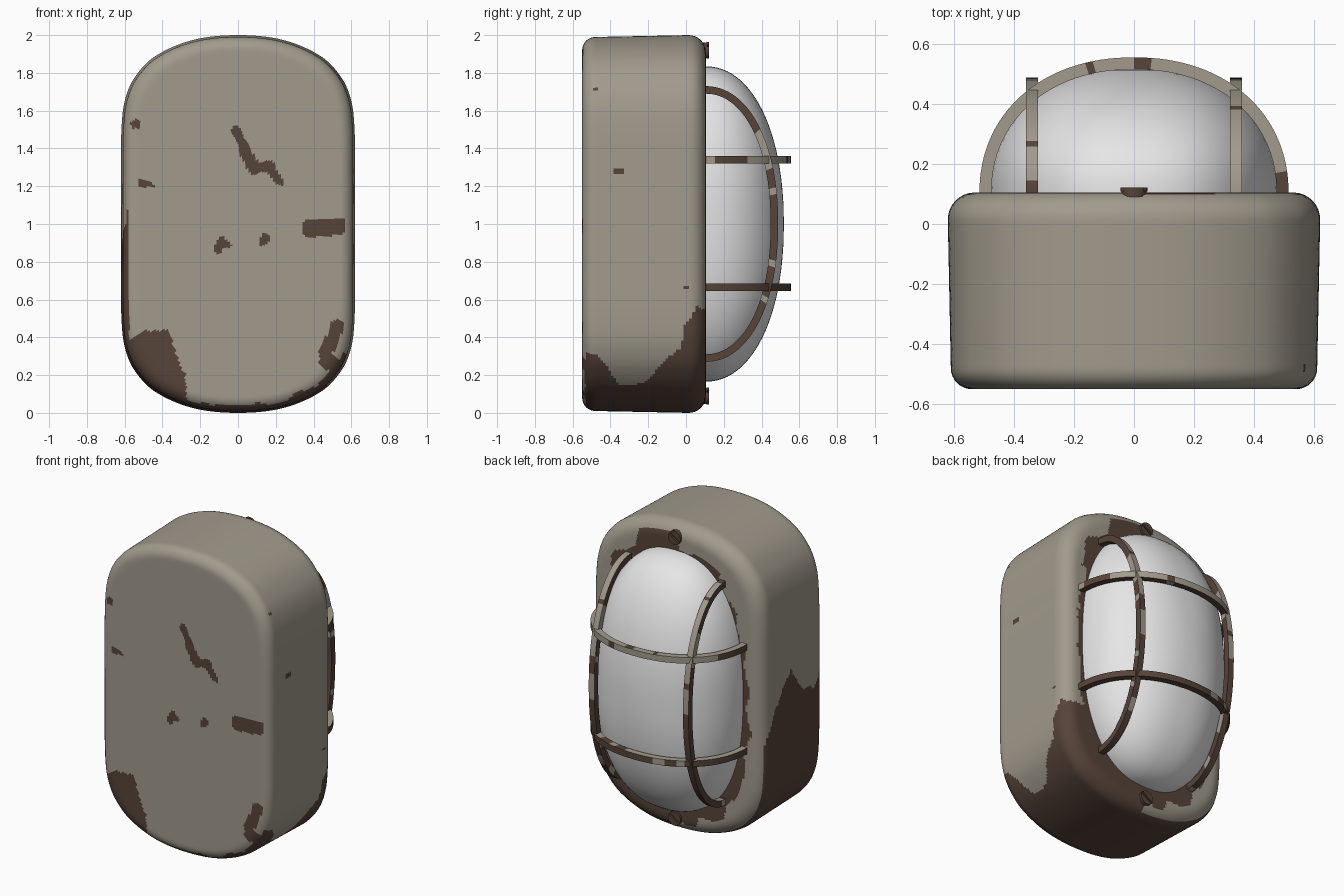
import bpy, bmesh, math
from mathutils import Vector, noise

if "Cube" in bpy.data.objects:
    bpy.data.objects.remove(bpy.data.objects["Cube"])


def material(name, col):
    m = bpy.data.materials.new(name)
    m.diffuse_color = (*col, 1)
    m.use_nodes = True
    m.node_tree.nodes["Principled BSDF"].inputs["Base Color"].default_value = m.diffuse_color
    return m


PAINT = material("beige paint", (0.36, 0.325, 0.265))
RUST = material("brown rust", (0.094, 0.057, 0.041))
GLASS = material("white glass", (0.82, 0.82, 0.83))


def make(name, bm, mats, rule=None, angle=40):
    bmesh.ops.remove_doubles(bm, verts=bm.verts, dist=1e-5)
    bmesh.ops.recalc_face_normals(bm, faces=bm.faces)
    if rule:
        for f in bm.faces:
            f.material_index = int(rule(f.calc_center_median(), f.normal))
    me = bpy.data.meshes.new(name)
    bm.to_mesh(me)
    bm.free()
    for m in mats:
        me.materials.append(m)
    me.shade_smooth()
    me.set_sharp_from_angle(angle=math.radians(angle))
    ob = bpy.data.objects.new(name, me)
    bpy.context.collection.objects.link(ob)
    return ob


def loft(rings, close_ring=True, close_path=False):
    bm = bmesh.new()
    vs = [[bm.verts.new(p) for p in r] for r in rings]
    n = len(vs[0])
    for a, b in zip(vs, vs[1:]):
        for i in range(n if close_ring else n - 1):
            j = (i + 1) % n
            bm.faces.new((a[i], a[j], b[j], b[i]))
    return bm, vs


def lerp_table(t, x):
    for (x0, y0), (x1, y1) in zip(t, t[1:]):
        if x <= x1:
            return y0 + (y1 - y0) * max(0, (x - x0) / (x1 - x0))
    return t[-1][1]


# ---- body outline: smooth closed curve, evenly resampled
quad = [(0, 1), (.24, .974), (.44, .887), (.55, .772), (.6, .65), (.617, .5), (.62, .25), (.62, 0)]
half = quad + [(x, -z) for x, z in quad[-2::-1]]
ctrl = [Vector(p) for p in half + [(-x, z) for x, z in half[-2:0:-1]]]
dense = []
for i in range(len(ctrl)):
    a, b, c, d = (ctrl[(i + k) % len(ctrl)] for k in (-1, 0, 1, 2))
    l1, l2 = (b - a).length, (c - b).length
    l3 = (d - c).length
    m1 = ((c - a) / (l1 + l2)) * l2
    m2 = ((d - b) / (l2 + l3)) * l2
    for s in range(max(4, round(l2 / 0.016))):
        t = s / max(4, round(l2 / 0.016))
        dense.append(b * (2*t**3 - 3*t*t + 1) + m1 * (t**3 - 2*t*t + t)
                     + c * (3*t*t - 2*t**3) + m2 * (t**3 - t*t))

# ---- body section: (inset, y) from front centre to back centre
section = [(.62 - .54 * i / 38, -.55) for i in range(38)]
for i in range(9):
    a = math.pi / 2 * i / 8
    section.append((.01 + .07 * (1 - math.sin(a)), -.48 - .07 * math.cos(a)))
section += [(.01 - .01 * i / 36, -.48 + .495 * i / 36) for i in range(1, 36)]
for i in range(9):
    a = math.pi / 2 * i / 8
    section.append((.09 * (1 - math.cos(a)), .015 + .09 * math.sin(a)))
section += [(.09 + .53 * i / 38, .105) for i in range(1, 39)]

# ---- rust patches: capsules (x0, z0, x1, z1, radius)
front_spots = [(-.01, 1.49, .04, 1.38, .027), (.04, 1.38, .09, 1.29, .03), (.09, 1.29, .16, 1.31, .025),
               (.16, 1.3, .22, 1.22, .022), (.38, .975, .53, .985, .045), (-.11, .87, -.08, .91, .022),
               (-.08, .9, -.05, .89, .02), (.125, .9, .145, .92, .022), (-.54, 1.53, -.53, 1.53, .023),
               (-.51, 1.215, -.46, 1.21, .018), (.53, .46, .48, .36, .04), (.47, .36, .46, .26, .03),
               (.46, .26, .53, .27, .03)]
right_spots = [(-.375, 1.27, -.34, 1.275, .015), (-.48, 1.71, -.48, 1.71, .016), (0, .67, .01, .67, .015)]
front_edge = [(-.62, .36), (-.55, .4), (-.5, .43), (-.37, .43), (-.31, .27), (-.28, .2), (-.27, .055),
              (-.1, .04), (.2, .05), (.35, .11), (.45, .18), (.55, .27), (.62, .36)]
right_edge = [(-.55, .33), (-.46, .29), (-.41, .22), (-.35, .14), (-.22, .17), (-.1, .28), (-.03, .32),
              (0, .48), (.05, .56), (.1, .56)]
left_edge = [(-.55, 1.07), (-.45, .88), (-.3, .95), (-.2, 1.12), (-.1, .98), (0, .85), (.1, .6)]


def in_spots(spots, u, v, w):
    for x0, z0, x1, z1, r in spots:
        d = Vector((x1 - x0, z1 - z0))
        q = Vector((u - x0, v - z0))
        t = min(1, max(0, q.dot(d) / d.length_squared)) if d.length else 0
        if (q - d * t).length < r + w * .015:
            return True
    return False


def body_rust(p, n):
    w = noise.noise(p * 14)
    if n.y < -.7:
        return (in_spots(front_spots, p.x, p.z, w) or p.z < lerp_table(front_edge, p.x) + .02 * w
                or (p.x < -.575 and p.z < 1.07))
    if n.y > .6:
        k = ((abs(p.x) / .485) ** 2.4 + (abs(p.z - 1) / .835) ** 2.4) ** (1 / 2.4)
        if p.x > 0:
            wide = .14 if p.z > 1.5 else .03 if p.z > 1.2 else .08 if p.z > .55 else .4
        else:
            wide = .03 if p.z > 1.35 else .09 if p.z > .35 else .1
        return k < 1 + wide + .1 * noise.noise(p * 7)
    if n.z > .5:
        return False
    edge = right_edge if p.x > 0 else left_edge
    if p.x > 0 and in_spots(right_spots, p.y, p.z, w):
        return True
    return p.z < max(.1, lerp_table(edge, p.y) + .03 * w)


bm, _ = loft([[(v.x * (.62 - d) / .62, y, 1 + v.y * (1 - d)) for v in dense] for d, y in section])
make("lamp_body", bm, [PAINT, RUST], body_rust, 60)


# ---- glass dome: superellipse outline with rounded depth
def sp(v, n):
    return math.copysign(abs(v) ** (2 / n), v)


rings = []
for i in range(25):
    a = math.pi / 2 * i / 24
    r, h = sp(math.cos(a), 2.15) if i < 24 else 0, sp(math.sin(a), 2.15)
    rings.append([(.485 * r * sp(math.cos(t), 2.4), .1 + .418 * h, 1 + .835 * r * sp(math.sin(t), 2.4))
                  for t in (2 * math.pi * k / 72 for k in range(72))])
bm, _ = loft(rings)
make("glass_dome", bm, [GLASS], None, 80)


# ---- wire cage: square arched bars
def cage_rust(p, n):
    w = noise.noise(p * 9)
    if n.z > .45:
        return w > .3
    if n.y > .5:
        return p.z < .95 + .9 * w
    if abs(n.x) > .6 and p.z > 1.3 and p.y > .38:
        return False
    return w < .42


def bar(name, length, height, place):
    rings = []
    for i in range(65):
        a = math.pi * i / 64
        c, s = sp(math.cos(a), 2.15), sp(max(0, math.sin(a)), 2.15)
        o, q = (length * c, .1 + height * s), ((length - .04) * c, .1 + (height - .04) * s)
        rings.append([place(*o, -.02), place(*o, .02), place(*q, .02), place(*q, -.02)])
    bm, vs = loft(rings)
    bm.faces.new(vs[0])
    bm.faces.new(vs[-1])
    make(name, bm, [PAINT, RUST], cage_rust, 35)


for label, z in (("upper", 1.34), ("lower", .665)):
    bar(label + "_cage_bar", .515, .455, lambda u, y, w: (u, y, z + w))
for label, x in (("left", -.34), ("right", .34)):
    bar(label + "_cage_bar", .73, .388, lambda u, y, w: (x + w, y, 1 + u))

# ---- slotted screws: disc base with two half heads
for label, z in (("top", 1.92), ("bottom", .09)):
    bm = bmesh.new()
    tilt = .6

    def prism(pts, y0, y1):
        c, s = math.cos(tilt), math.sin(tilt)
        lo, hi = ([bm.verts.new((x * c - v * s, y, z + x * s + v * c)) for x, v in pts] for y in (y0, y1))
        bm.faces.new(lo)
        bm.faces.new(hi)
        for i in range(len(pts)):
            j = (i + 1) % len(pts)
            bm.faces.new((lo[i], lo[j], hi[j], hi[i]))

    prism([(.042 * math.cos(k * math.pi / 12), .042 * math.sin(k * math.pi / 12)) for k in range(24)], .09, .11)
    for side in (1, -1):
        prism([(.045 * math.cos(a), side * .045 * math.sin(a))
               for a in (.16 + (math.pi - .32) * k / 12 for k in range(13))], .108, .121)
    make(label + "_screw", bm, [RUST])
